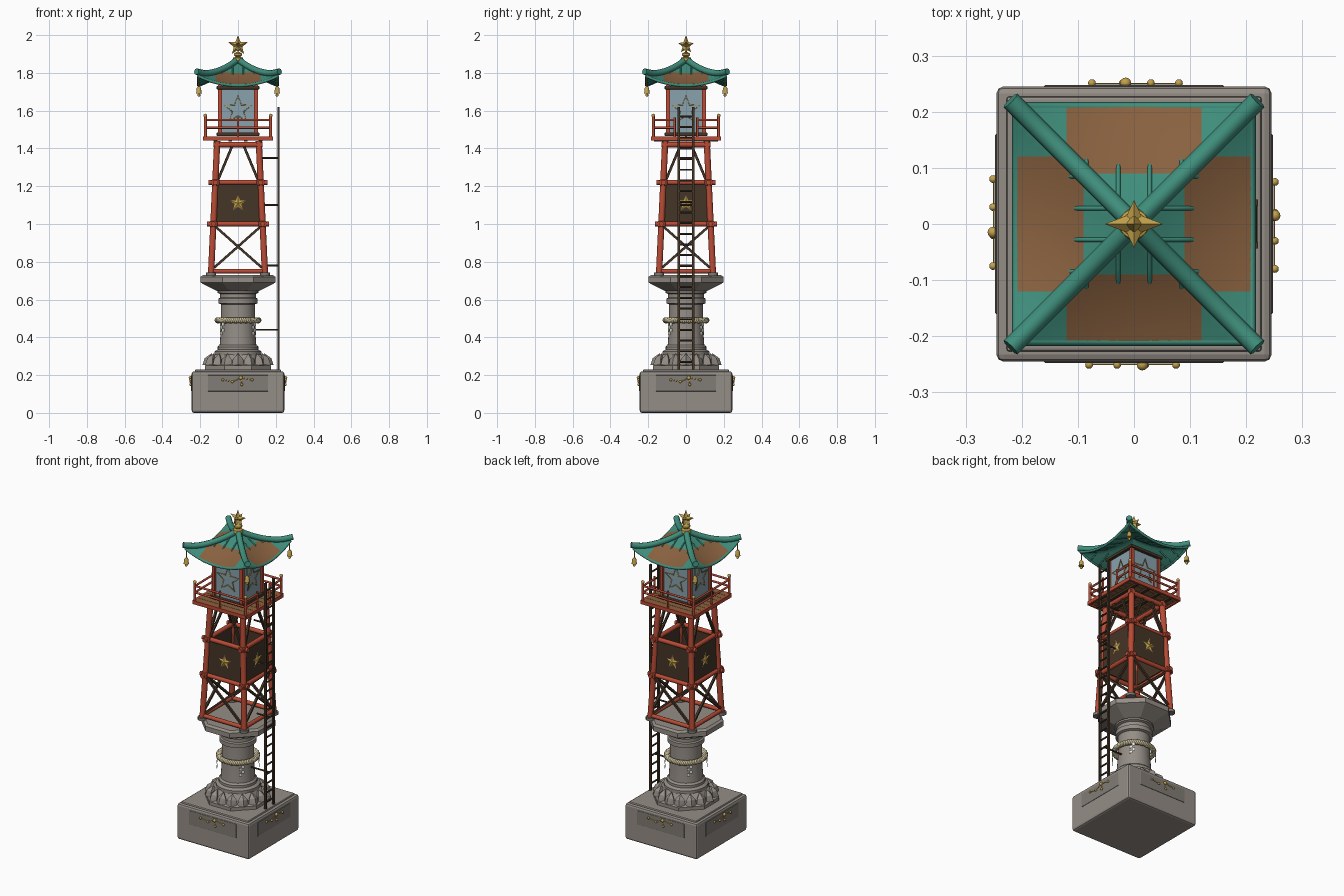
import bpy, bmesh, math
from mathutils import Vector as V, Matrix as M

if "Cube" in bpy.data.objects:
    bpy.data.objects.remove(bpy.data.objects["Cube"])

def mat(name, c):
    m = bpy.data.materials.new(name)
    m.diffuse_color = (*c, 1)
    m.use_nodes = True
    m.node_tree.nodes["Principled BSDF"].inputs["Base Color"].default_value = m.diffuse_color
    return m

STONE = mat("stone", (.30, .27, .24)); RED = mat("red_lacquer", (.48, .07, .035))
DARK = mat("dark_wood", (.06, .035, .02)); WOOD = mat("wood", (.25, .12, .05))
GREEN = mat("green_tile", (.05, .27, .20)); GOLD = mat("gold", (.55, .36, .07))
GLASS = mat("blue_glass", (.25, .36, .42)); ROPE = mat("straw", (.60, .52, .32))
PAPER = mat("paper", (.8, .8, .75)); STONE2 = mat("dark_stone", (.22, .20, .18))

def rz(k, p):
    return M.Rotation(k * math.pi / 2, 3, 'Z') @ V(p)

def finish(name, bm, m, smooth=False, bevel=0):
    bmesh.ops.recalc_face_normals(bm, faces=bm.faces)
    me = bpy.data.meshes.new(name)
    bm.to_mesh(me); bm.free()
    o = bpy.data.objects.new(name, me)
    bpy.context.collection.objects.link(o)
    me.materials.append(m)
    if bevel:
        b = o.modifiers.new("bevel", 'BEVEL'); b.width = bevel; b.segments = 2
    if smooth:
        bpy.context.view_layer.objects.active = o
        bpy.ops.object.select_all(action='DESELECT'); o.select_set(True)
        bpy.ops.object.shade_smooth_by_angle(angle=math.radians(40))
    return o

def box(name, c, s, m, k=0, bevel=0):
    bm = bmesh.new()
    T = M.Rotation(k * math.pi / 2, 4, 'Z') @ M.Translation(c) @ M.Diagonal((*s, 1))
    bmesh.ops.create_cube(bm, size=1, matrix=T)
    return finish(name, bm, m, bevel=bevel)

def rod(name, a, b, r, m, n=10, r2=None):
    a, b = V(a), V(b); d = b - a
    bm = bmesh.new()
    T = M.Translation((a + b) / 2) @ d.to_track_quat('Z', 'Y').to_matrix().to_4x4()
    if n == 4: T = T @ M.Rotation(math.pi / 4, 4, 'Z')
    bmesh.ops.create_cone(bm, cap_ends=True, segments=n, radius1=r, radius2=r if r2 is None else r2,
                          depth=d.length, matrix=T)
    return finish(name, bm, m, n > 6)

def ball(name, c, r, m):
    bm = bmesh.new()
    bmesh.ops.create_uvsphere(bm, u_segments=12, v_segments=8, radius=r, matrix=M.Translation(c))
    return finish(name, bm, m, True)

def lathe(name, prof, n, m, c=(0, 0), phase=0.0):
    bm = bmesh.new()
    rings = [[bm.verts.new((c[0] + r * math.cos(phase + i * math.tau / n),
                            c[1] + r * math.sin(phase + i * math.tau / n), z)) for i in range(n)] for r, z in prof]
    for A, B in zip(rings, rings[1:]):
        for i in range(n):
            bm.faces.new((A[i], A[(i + 1) % n], B[(i + 1) % n], B[i]))
    bm.faces.new(rings[0]); bm.faces.new(rings[-1])
    return finish(name, bm, m, n > 8)

def path(name, pts, r, m, cyclic=False):
    cu = bpy.data.curves.new(name, 'CURVE')
    cu.dimensions = '3D'; cu.bevel_depth = r; cu.bevel_resolution = 2; cu.use_fill_caps = True
    s = cu.splines.new('POLY'); s.points.add(len(pts) - 1); s.use_cyclic_u = cyclic
    for q, p in zip(s.points, pts): q.co = (*p, 1)
    o = bpy.data.objects.new(name, cu)
    bpy.context.collection.objects.link(o)
    cu.materials.append(m)
    bpy.context.view_layer.objects.active = o
    bpy.ops.object.select_all(action='DESELECT'); o.select_set(True)
    bpy.ops.object.convert(target='MESH')

def star_pts(R, inner=.42):
    return [((R if i % 2 == 0 else R * inner) * math.sin(i * math.pi / 5),
             (R if i % 2 == 0 else R * inner) * math.cos(i * math.pi / 5)) for i in range(10)]

def star(name, y, z, R, th, k, m=GOLD):
    # faceted star: outline plus a raised centre on each side
    bm = bmesh.new()
    ring = [bm.verts.new(rz(k, (a, y, z + b))) for a, b in star_pts(R)]
    for s in (-1, 1):
        c = bm.verts.new(rz(k, (0, y + s * th, z)))
        for i in range(10): bm.faces.new((ring[i], ring[(i + 1) % 10], c))
    return finish(name, bm, m)

# plinth with raised panels and gold constellations
box("plinth", (0, 0, .11), (.49, .49, .22), STONE, bevel=.012)
box("plinth_top", (0, 0, .215), (.455, .455, .03), STONE, bevel=.006)
dots = [(-.08, .175), (-.03, .165), (.015, .185), (.02, .15), (.075, .175)]
for k in range(4):
    box("plinth_panel", (0, -.243, .157), (.32, .009, .085), STONE2, k, .002)
    for i, (x, z) in enumerate(dots):
        ball("constellation_dot", rz(k, (x, -.251, z)), .010 if i == 2 else .007, GOLD)
    for i, j in ((0, 1), (1, 2), (2, 3), (2, 4)):
        rod("constellation_line", rz(k, (dots[i][0], -.25, dots[i][1])), rz(k, (dots[j][0], -.25, dots[j][1])), .002, GOLD, 6)

# pedestal, lotus petals, column and octagonal cap
P8 = math.pi / 8
lathe("pedestal_foot", [(.19, .23), (.19, .25), (.165, .262), (.13, .31)], 8, STONE, phase=P8)
for i in range(16):
    bm = bmesh.new()
    a = i * math.tau / 16
    for da, r, z in ((-.2, .165, .25), (0, .188, .255), (.2, .165, .25), (-.17, .16, .285), (.17, .16, .285),
                     (0, .176, .29), (0, .14, .315), (0, .1, .25)):
        bm.verts.new((r * math.cos(a + da), r * math.sin(a + da), z))
    bmesh.ops.convex_hull(bm, input=bm.verts)
    finish("lotus_petal", bm, STONE)
lathe("column", [(.125, .29), (.125, .325), (.108, .335), (.108, .35), (.097, .36), (.09, .45), (.09, .575), (.104, .58),
                 (.104, .605), (.095, .61), (.095, .63), (.108, .635), (.108, .66)], 32, STONE)
lathe("column_cap", [(.12, .645), (.205, .685), (.215, .69), (.215, .72), (.20, .73)], 8, STONE, phase=P8)

# twisted rope with paper streamers
for s in range(3):
    path("rope_strand", [((.108 + .008 * math.cos(24 * t + s * math.tau / 3)) * V((math.cos(t), math.sin(t), 0))
                          + V((0, 0, .49 + .008 * math.sin(24 * t + s * math.tau / 3))))
                         for t in (i * math.tau / 168 for i in range(168))], .0085, ROPE, True)
for k in range(4):
    for j in range(4):
        o = box("paper_streamer", (.007 * (-1) ** j, -.119, .47 - .016 * j), (.018, .002, .018), PAPER)
        o.rotation_euler.z = math.pi / 4 + k * math.pi / 2

# tower frame
def leg(z): return .143 - (z - .73) * .033 / .71
for k in range(4):
    rod("leg", rz(k, (-leg(.73), -leg(.73), .73)), rz(k, (-leg(1.44), -leg(1.44), 1.44)), .017, RED, 12)
    rod("leg_foot", rz(k, (-.143, -.143, .725)), rz(k, (-.143, -.143, .742)), .026, STONE2, 12)
    for z, ext, r in ((.75, .0, .012), (1.0, .033, .013), (1.22, .035, .013), (1.42, .018, .014)):
        l = leg(z)
        rod("cross_beam", rz(k, (-l - ext, -l, z)), rz(k, (l + ext, -l, z)), r, RED, 12)
        if ext > .03:
            box("joint_block", (-l, -l, z), (.042, .042, .03), RED, k, .005)
    for s in (-1, 1):
        d = -leg(.87) + s * .004
        rod("lower_brace", rz(k, (-s * .125, d - .005, .77)), rz(k, (s * .118, d + .005, .985)), .009, DARK, 4)
        rod("upper_brace", rz(k, (s * .105, -leg(1.24), 1.235)), rz(k, (s * .03, -leg(1.4), 1.415)), .009, DARK, 4)
    box("sign_panel", (0, -leg(1.11) + .002, 1.11), (.225, .012, .20), DARK, k)
    star("panel_star", -leg(1.11) - .006, 1.11, .045, .008, k)

# balcony deck, joists and railing
for i in range(9):
    box("deck_plank", (0, -.16 + i * .04, 1.456), (.36, .038, .014), WOOD)
for x in (-.12, -.04, .04, .12):
    box("deck_joist", (x, 0, 1.444), (.018, .34, .014), DARK)
for k in range(4):
    box("deck_edge", (0, -.178, 1.452), (.362, .012, .022), RED, k)
    rod("corner_post", rz(k, (-.173, -.173, 1.45)), rz(k, (-.173, -.173, 1.57)), .008, RED)
    ball("post_knob", rz(k, (-.173, -.173, 1.574)), .010, GOLD)
    gap = k == 1      # opening where the ladder arrives
    for x in ((-.06, .06) if gap else (0,)):
        rod("rail_post", rz(k, (x, -.173, 1.45)), rz(k, (x, -.173, 1.565)), .006, RED)
    for z in (1.51, 1.55):
        for a, b in (((-.173, -.06), (.06, .173)) if gap else ((-.173, .173),)):
            rod("rail", rz(k, (a, -.173, z)), rz(k, (b, -.173, z)), .006, RED)

# lantern room
box("lantern_glass", (0, 0, 1.6), (.19, .19, .27), GLASS)
for z in (1.475, 1.722):
    box("lantern_trim", (0, 0, z), (.225, .225, .018), DARK, bevel=.003)
for k in range(4):
    box("lantern_post", (-.095, -.095, 1.6), (.02, .02, .27), RED, k)
    path("glass_star", [rz(k, (a, -.097, 1.605 + b)) for a, b in star_pts(.075)], .003, GOLD, True)

# swept roof
def rh(x, y):
    m, n = max(abs(x), abs(y)), min(abs(x), abs(y))
    u = m / .21
    return 1.865 - .125 * (1.4 * u - .4 * u * u) + (.05 * u * u * (n / m) ** 2 if m else 0)
N = 28
bm = bmesh.new()
g = [[bm.verts.new((x, y, rh(x, y))) for y in (-.21 + .42 * j / N for j in range(N + 1))]
     for x in (-.21 + .42 * i / N for i in range(N + 1))]
for i in range(N):
    for j in range(N):
        f = bm.faces.new((g[i][j], g[i + 1][j], g[i + 1][j + 1], g[i][j + 1]))
        c = f.calc_center_median()
        hi, lo = max(abs(c.x), abs(c.y)), min(abs(c.x), abs(c.y))
        f.material_index = 0 if hi > .09 and lo < .125 else 1
roof = finish("roof", bm, WOOD, True)
roof.data.materials.append(GREEN)
# underside shell
bm = bmesh.new(); bm.from_mesh(roof.data)
for v in bm.verts: v.co.z -= .012
for f in bm.faces: f.material_index = 0
finish("roof_underside", bm, GREEN, True)
for k in range(4):
    path("hip_ridge", [rz(k, (-t, -t, rh(t, t) + .008 + max(0, t - .17) * .15)) for t in (.005 + .0215 * i for i in range(11))],
         .0175, GREEN)
    ts = [-.21 + .42 * i / 20 for i in range(21)]
    path("eave_trim", [rz(k, (t, -.209, rh(t, .21) - .007)) for t in ts], .008, GREEN)
    for x in (-.142, -.085, -.028, .028, .085, .142):
        lo = abs(x) + .01
        path("roof_rib", [rz(k, (x, -t, rh(x, t) + (.002 if t < .115 else -.012)))
                          for t in (lo + (.213 - lo) * i / 9 for i in range(10))], .004, GREEN)
    # corner bell
    p = rz(k, (-.207, -.207, 0))
    rod("bell_chain", (p.x, p.y, 1.725), (p.x, p.y, 1.78), .0025, GOLD, 6)
    lathe("bell", [(.016, 1.692), (.013, 1.70), (.012, 1.718), (.005, 1.728)], 12, GOLD, (p.x, p.y))
    ball("bell_clapper", (p.x, p.y, 1.682), .008, GOLD)

# finial
lathe("finial_base", [(.03, 1.865), (.026, 1.88), (.012, 1.885), (.022, 1.893), (.022, 1.902), (.008, 1.91)], 16, GOLD)
star("finial_star_front", 0, 1.945, .055, .02, 0)
star("finial_star_side", 0, 1.945, .045, .02, 1)

# ladder with standoffs
for y in (-.038, .038):
    box("ladder_rail", (.215, y, .925), (.012, .012, 1.39), DARK)
for i in range(24):
    z = .27 + i * .0565
    rod("ladder_rung", (.215, -.038, z), (.215, .038, z), .005, DARK, 8)
for z, x in ((.44, .085), (.78, .13), (1.1, .12), (1.35, .11)):
    rod("ladder_standoff", (x, 0, z), (.215, 0, z), .005, DARK, 8)
    rod("standoff_bar", (.213, -.038, z), (.213, .038, z), .005, DARK, 8)
